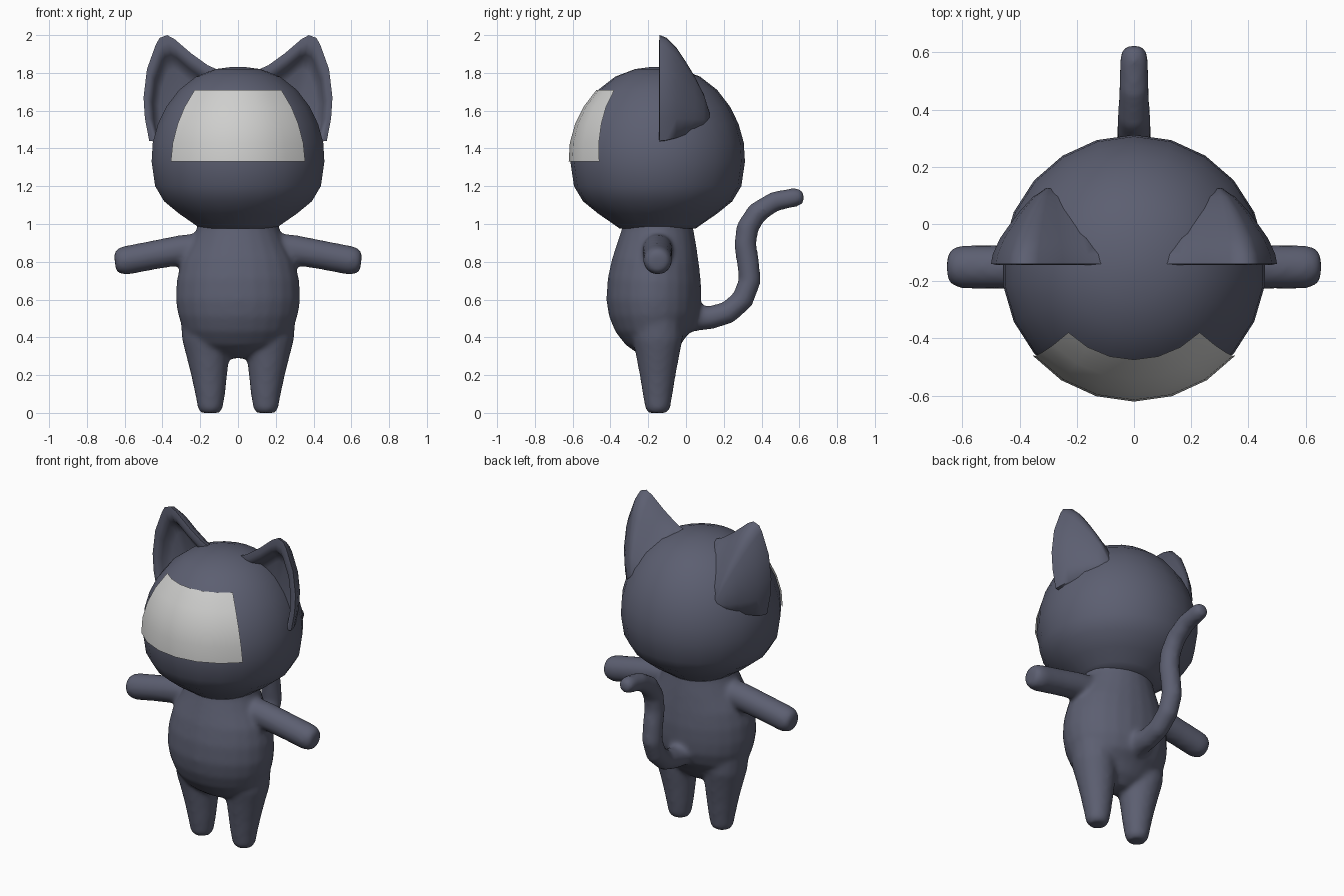
import bpy, bmesh
from math import cos, sin, pi, radians
from mathutils import Vector

if "Cube" in bpy.data.objects:
    bpy.data.objects.remove(bpy.data.objects["Cube"], do_unlink=True)

X, Y = Vector((1, 0, 0)), Vector((0, 1, 0))
MID = -0.15  # depth of the head axis


def material(name, rgb):
    m = bpy.data.materials.new(name)
    m.use_nodes = True
    m.diffuse_color = (*rgb, 1)
    bsdf = next(n for n in m.node_tree.nodes if n.type == 'BSDF_PRINCIPLED')
    bsdf.inputs["Base Color"].default_value = (*rgb, 1)
    return m


FUR = material("slate_blue_grey", (0.107, 0.114, 0.165))
PALE = material("pale_grey", (0.62, 0.62, 0.61))


def loft(bm, rings, closed=True, caps=True):
    """Skin a list of point rings with quads."""
    rows = [[bm.verts.new(p) for p in ring] for ring in rings]
    n = len(rows[0])
    for a, b in zip(rows, rows[1:]):
        for i in range(n if closed else n - 1):
            j = (i + 1) % n
            bm.faces.new((a[i], a[j], b[j], b[i]))
    if caps:
        bm.faces.new(rows[0][::-1])
        bm.faces.new(rows[-1])


def tube(bm, path, axis, sides):
    """Elliptic tube; path holds (centre, radius along axis, other radius)."""
    rings = []
    for k, (c, ra, rb) in enumerate(path):
        ahead, behind = path[min(k + 1, len(path) - 1)][0], path[max(k - 1, 0)][0]
        side = (Vector(ahead) - Vector(behind)).cross(axis).normalized()
        rings.append([Vector(c) + axis * ra * cos(t) + side * rb * sin(t)
                      for t in (2 * pi * i / sides for i in range(sides))])
    loft(bm, rings)


def finish(bm, name, mat, angle=None):
    bmesh.ops.recalc_face_normals(bm, faces=bm.faces)
    me = bpy.data.meshes.new(name)
    bm.to_mesh(me)
    bm.free()
    me.materials.append(mat)
    for p in me.polygons:
        p.use_smooth = True
    if angle:
        me.set_sharp_from_angle(angle=radians(angle))
    ob = bpy.data.objects.new(name, me)
    bpy.context.collection.objects.link(ob)
    return ob


# Torso: height, half width, front, back
bm = bmesh.new()
torso = [(0.29, 0.06, -0.2, -0.1), (0.33, 0.18, -0.26, -0.04), (0.38, 0.25, -0.32, 0.0),
         (0.44, 0.29, -0.375, 0.045), (0.52, 0.318, -0.408, 0.075), (0.6, 0.33, -0.422, 0.08),
         (0.7, 0.325, -0.415, 0.08), (0.8, 0.302, -0.392, 0.07), (0.9, 0.25, -0.36, 0.055),
         (0.97, 0.22, -0.34, 0.04), (1.04, 0.21, -0.33, 0.03)]
tube(bm, [((0, (f + b) / 2, z), w, (b - f) / 2) for z, w, f, b in torso], X, 24)

# Legs: height, centre, half depth, half width
leg = [(0, 0.147, 0.05, 0.05), (0.02, 0.147, 0.066, 0.066), (0.1, 0.147, 0.08, 0.08),
       (0.2, 0.152, 0.096, 0.096), (0.3, 0.158, 0.115, 0.114), (0.4, 0.175, 0.135, 0.122),
       (0.5, 0.185, 0.13, 0.12)]
# Arms: distance from the middle, height, radius
arm = [(0.12, 0.882, 0.08), (0.3, 0.862, 0.08), (0.45, 0.835, 0.077), (0.6, 0.806, 0.077),
       (0.635, 0.802, 0.066), (0.652, 0.8, 0.045)]
for s in (-1, 1):
    tube(bm, [((s * x, MID, z), d, w) for z, x, d, w in leg], Y, 16)
    tube(bm, [((s * x, MID, z), r, r) for x, z, r in arm], Y, 16)

# Tail: depth, height, radius
tail = [(-0.05, 0.5, 0.08), (0.05, 0.502, 0.07), (0.13, 0.505, 0.063), (0.22, 0.53, 0.061),
        (0.3, 0.6, 0.061), (0.338, 0.7, 0.06), (0.328, 0.8, 0.06), (0.313, 0.89, 0.06),
        (0.325, 0.98, 0.06), (0.375, 1.06, 0.058), (0.47, 1.12, 0.054), (0.58, 1.142, 0.051),
        (0.61, 1.147, 0.042), (0.623, 1.15, 0.025)]
tube(bm, [((0, y, z), r, r) for y, z, r in tail], X, 12)

# Melt torso, limbs and tail into one soft skin
body = finish(bm, "body_with_limbs_and_tail", FUR)
remesh = body.modifiers.new("merge", 'REMESH')
remesh.mode = 'VOXEL'
remesh.voxel_size = 0.014
remesh.use_smooth_shade = True
soften = body.modifiers.new("soften", 'SMOOTH')
soften.factor = 0.5
soften.iterations = 9

# Head: height, radius
head = [(0.975, 0.2), (1.0, 0.235), (1.055, 0.315), (1.12, 0.395), (1.2, 0.443), (1.33, 0.462),
        (1.43, 0.456), (1.53, 0.428), (1.62, 0.384), (1.71, 0.315), (1.78, 0.225),
        (1.82, 0.12), (1.832, 0.03)]
bm = bmesh.new()
tube(bm, [((0, MID, z), r, r) for z, r in head], Y, 22)
finish(bm, "head", FUR)

# Face plate: a thin curved panel over the front of the head
bm = bmesh.new()
rings = []
for k, (z, r) in enumerate(head[5:10]):
    half = radians(49 - k)
    r += 0.009
    rings.append([(r * sin(half * i / 3), MID - r * cos(half * i / 3), z) for i in range(-3, 4)])
loft(bm, rings, closed=False, caps=False)
finish(bm, "face_plate", PALE)

# Ears: a front outline shrunk towards its root, cupped in front, domed behind
outline = [(0.47, 1.44), (0.493, 1.56), (0.5, 1.67), (0.482, 1.82), (0.435, 1.95), (0.415, 1.985),
           (0.375, 2.0), (0.335, 1.978), (0.25, 1.905), (0.16, 1.84), (0.09, 1.81),
           (0.12, 1.6), (0.3, 1.42)]
layers = [(0.05, -0.06), (0.6, -0.07), (0.71, -0.085), (0.77, -0.115), (0.83, -0.136),
          (0.91, -0.143), (1.0, -0.139), (0.97, -0.105), (0.85, -0.05), (0.7, -0.005),
          (0.52, 0.045), (0.3, 0.095), (0.08, 0.125)]
root_x, root_z = 0.29, 1.55
for s, name in ((-1, "right_ear"), (1, "left_ear")):
    bm = bmesh.new()
    loft(bm, [[(s * (root_x + (x - root_x) * k), y, root_z + (z - root_z) * k)
               for x, z in outline] for k, y in layers])
    finish(bm, name, FUR, 65)
